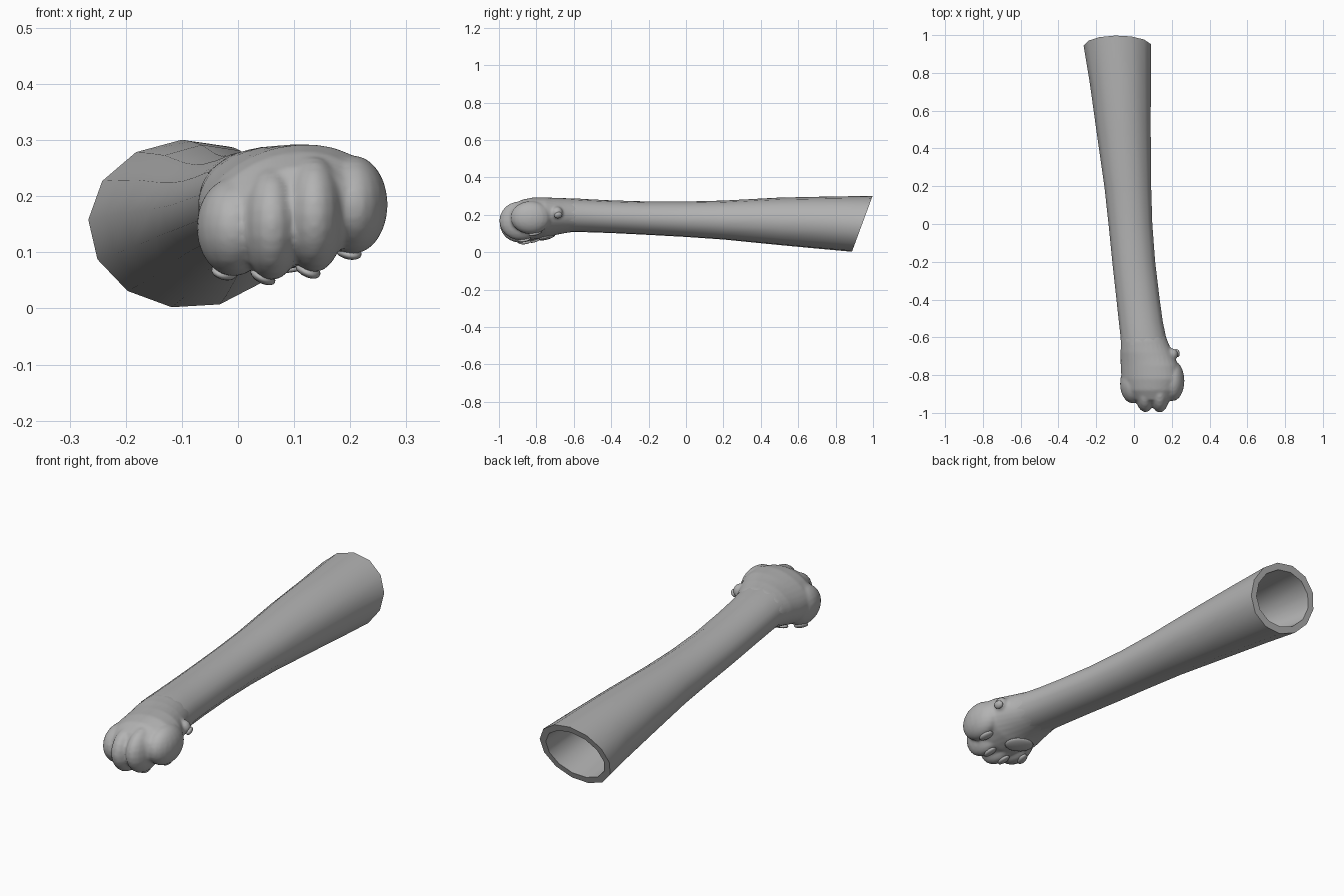
import bpy, bmesh, math
from mathutils import Vector, Matrix

if "Cube" in bpy.data.objects:
    bpy.data.objects.remove(bpy.data.objects["Cube"])

grey = bpy.data.materials.new("grey")
grey.diffuse_color = (0.45, 0.45, 0.45, 1)
grey.use_nodes = True
grey.node_tree.nodes["Principled BSDF"].inputs["Base Color"].default_value = grey.diffuse_color


def finish(name, bm, angle=40):
    """Turn a bmesh into a smooth shaded object."""
    bmesh.ops.recalc_face_normals(bm, faces=bm.faces)
    me = bpy.data.meshes.new(name)
    bm.to_mesh(me)
    bm.free()
    me.materials.append(grey)
    ob = bpy.data.objects.new(name, me)
    bpy.context.collection.objects.link(ob)
    bpy.ops.object.select_all(action='DESELECT')
    ob.select_set(True)
    bpy.context.view_layer.objects.active = ob
    bpy.ops.object.shade_smooth_by_angle(angle=math.radians(angle))
    return ob


def ring(bm, n, y, x0, x1, z0, z1, roll=0, wall=0, slant=0):
    """Oval ring across the arm, optionally rolled, inset by a wall or slanted."""
    c, r = math.cos(math.radians(roll)), math.sin(math.radians(roll))
    rx, rz = (x1 - x0) / 2 - wall, (z1 - z0) / 2 - wall
    out = []
    for k in range(n):
        a = math.radians(94) + math.tau * k / n
        px, pz = rx * math.cos(a), rz * math.sin(a)
        x, z = px * c - pz * r, px * r + pz * c
        out.append(bm.verts.new(((x0 + x1) / 2 + x, y + slant * z, (z0 + z1) / 2 + z)))
    return out


def bridge(bm, rings):
    for a, b in zip(rings, rings[1:]):
        for k in range(len(a)):
            j = (k + 1) % len(a)
            bm.faces.new((a[k], a[j], b[j], b[k]))


def ellipsoid(bm, centre, radii, rot=Matrix()):
    m = Matrix.Translation(centre) @ rot @ Matrix.Diagonal((*radii, 1))
    bmesh.ops.create_uvsphere(bm, u_segments=20, v_segments=12, radius=1, matrix=m)


# Arm: hollow tapering tube with a slanted open end (y, x0, x1, z0, z1, slant)
arm = [
    (0.942, -0.267, 0.092, 0.000, 0.301, 0.37),
    (0.75, -0.235, 0.092, 0.015, 0.298, 0.2),
    (0.50, -0.200, 0.091, 0.036, 0.292, 0.0),
    (0.20, -0.157, 0.093, 0.066, 0.276, 0.0),
    (0.00, -0.135, 0.099, 0.080, 0.271, 0.0),
    (-0.20, -0.115, 0.114, 0.091, 0.271, 0.0),
    (-0.40, -0.093, 0.138, 0.101, 0.277, 0.0),
    (-0.52, -0.080, 0.155, 0.105, 0.283, 0.0),
    (-0.60, -0.071, 0.172, 0.106, 0.288, 0.0),
    (-0.64, -0.069, 0.182, 0.106, 0.288, 0.0),
]
bm = bmesh.new()
outer = [ring(bm, 13, *s[:5], slant=s[5]) for s in arm]
inner = [ring(bm, 13, *s[:5], wall=0.03, slant=s[5]) for s in arm]
bridge(bm, outer[::-1] + inner)
bm.faces.new(inner[-1])
finish("arm", bm)

# Paw: palm, four toes and a dew claw fused into one soft shape
palm = [
    (-0.57, -0.068, 0.160, 0.110, 0.280, 0),
    (-0.62, -0.070, 0.178, 0.106, 0.288, 2),
    (-0.68, -0.072, 0.205, 0.096, 0.290, 7),
    (-0.75, -0.073, 0.238, 0.080, 0.290, 13),
    (-0.82, -0.070, 0.252, 0.072, 0.288, 15),
    (-0.88, -0.050, 0.235, 0.076, 0.276, 15),
    (-0.93, -0.010, 0.205, 0.095, 0.250, 15),
    (-0.955, 0.040, 0.160, 0.130, 0.210, 15),
]
bm = bmesh.new()
rings = [ring(bm, 32, *s) for s in palm]
bridge(bm, rings)
bm.faces.new(rings[0])
bm.faces.new(rings[-1])
toes = [
    ((-0.008, -0.845, 0.145), (0.066, 0.105, 0.088)),
    ((0.060, -0.885, 0.152), (0.056, 0.112, 0.102)),
    ((0.136, -0.885, 0.168), (0.056, 0.114, 0.104)),
    ((0.205, -0.830, 0.185), (0.062, 0.108, 0.088)),
    ((0.200, -0.690, 0.212), (0.034, 0.032, 0.032)),
]
for centre, radii in toes:
    ellipsoid(bm, centre, radii)
paw = finish("paw", bm, 180)
fuse = paw.modifiers.new("fuse", 'REMESH')
fuse.mode = 'VOXEL'
fuse.voxel_size = 0.007
fuse.use_smooth_shade = True
soften = paw.modifiers.new("soften", 'SMOOTH')
soften.factor = 0.5
soften.iterations = 5

# Pads: flattened ovals seated on the sole (point, width, length, turn)
pads = [
    ("main_pad", (0.055, -0.73, 0.03), 0.068, 0.042, 20),
    ("toe_pad", (0.190, -0.80, 0.07), 0.024, 0.036, -15),
    ("toe_pad", (0.110, -0.86, 0.03), 0.024, 0.036, -5),
    ("toe_pad", (0.030, -0.86, 0.03), 0.024, 0.036, 5),
    ("toe_pad", (-0.030, -0.81, 0.05), 0.022, 0.034, 15),
    ("dew_pad", (0.240, -0.68, 0.19), 0.018, 0.022, 0),
]
surface = paw.evaluated_get(bpy.context.evaluated_depsgraph_get())
for name, point, width, length, turn in pads:
    hit, at, normal, _ = surface.closest_point_on_mesh(Vector(point))
    side = Vector((0, 1, 0)).cross(normal).normalized()
    rot = Matrix((side, normal.cross(side), normal)).transposed().to_4x4()
    bm = bmesh.new()
    ellipsoid(bm, at, (width, length, 0.012),
              rot @ Matrix.Rotation(math.radians(turn), 4, 'Z'))
    finish(name, bm, 180)
